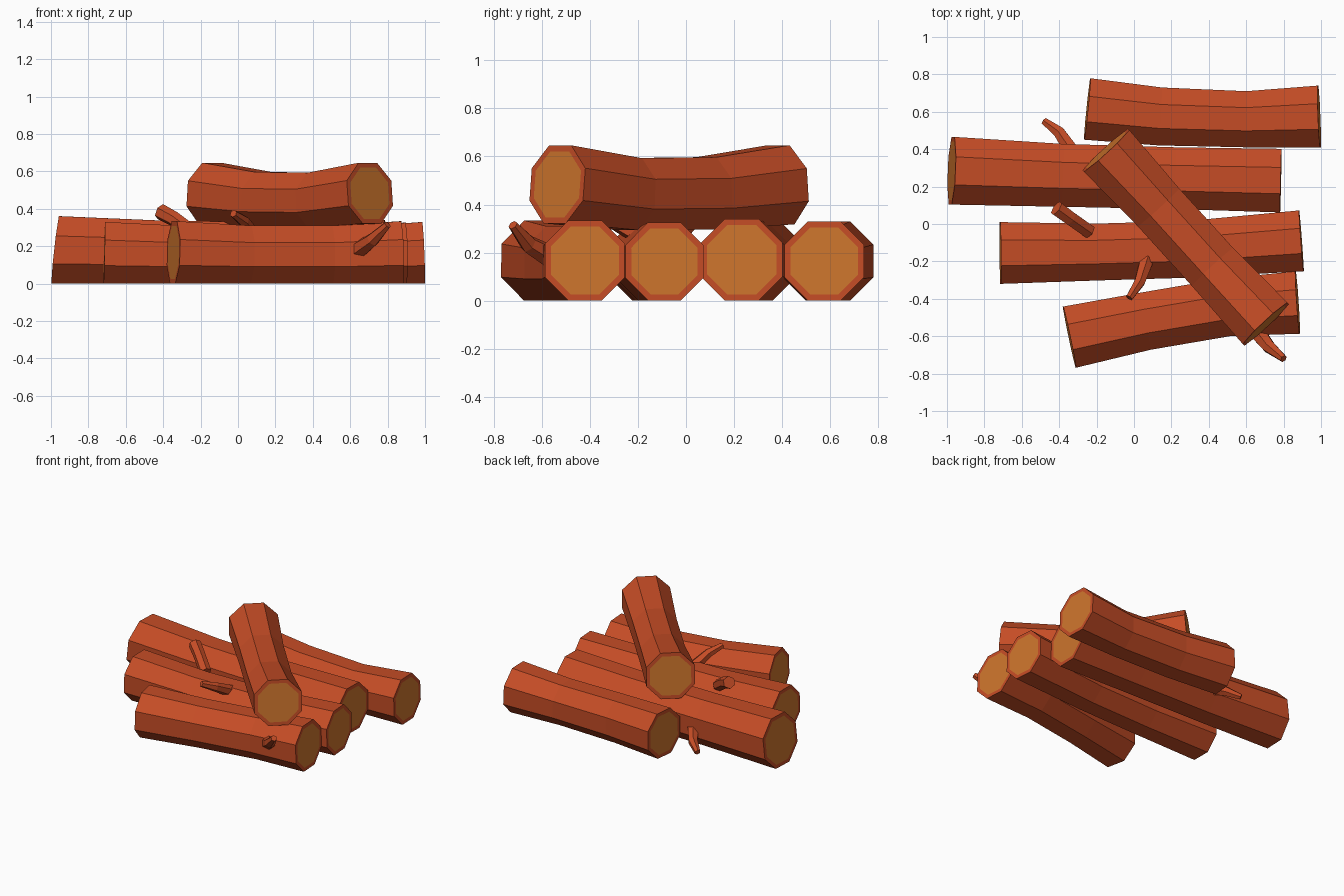
import bpy, bmesh, math
from mathutils import Vector

if "Cube" in bpy.data.objects:
    bpy.data.objects.remove(bpy.data.objects["Cube"])


def material(name, color):
    m = bpy.data.materials.new(name)
    m.diffuse_color = (*color, 1)
    m.use_nodes = True
    m.node_tree.nodes["Principled BSDF"].inputs["Base Color"].default_value = m.diffuse_color
    return m


BARK = material("bark red brown", (0.56, 0.073, 0.019))
CUT = material("cut wood orange", (0.62, 0.18, 0.026))


def sweep(name, rings, sides, cut_ends, lean=0.0):
    """Faceted tube through rings (x, y, z, apothem); ends get an inset cut face."""
    pts = [Vector(r[:3]) for r in rings]
    bm = bmesh.new()
    loops = []
    for i, r in enumerate(rings):
        t = (pts[min(i + 1, len(pts) - 1)] - pts[max(i - 1, 0)]).normalized()
        if i == 0:
            t.z -= lean          # tip the first end so it faces upwards
            t.normalize()
        side = t.cross(Vector((0, 0, 1))).normalized()
        up = side.cross(t)
        rad = r[3] / math.cos(math.pi / sides)
        angles = [2 * math.pi * (k + 0.5) / sides for k in range(sides)]
        loops.append([bm.verts.new(pts[i] + rad * (math.cos(a) * side + math.sin(a) * up))
                      for a in angles])
    for a, b in zip(loops, loops[1:]):
        for k in range(sides):
            n = (k + 1) % sides
            bm.faces.new((a[k], a[n], b[n], b[k]))
    caps = [bm.faces.new(loops[0][::-1]), bm.faces.new(loops[-1])]
    bmesh.ops.recalc_face_normals(bm, faces=bm.faces[:])
    if cut_ends:
        bmesh.ops.inset_individual(bm, faces=caps, thickness=0.027)
        for f in caps:
            f.material_index = 1
    me = bpy.data.meshes.new(name)
    bm.to_mesh(me)
    bm.free()
    me.materials.append(BARK)
    me.materials.append(CUT)
    bpy.context.collection.objects.link(bpy.data.objects.new(name, me))


# Four logs lying on the ground: (x, y, apothem), height follows the apothem
ground_logs = {
    "back_log": [(-0.25, 0.615, 0.165), (0.14, 0.575, 0.155),
                 (0.60, 0.560, 0.150), (0.99, 0.575, 0.165)],
    "middle_back_log": [(-0.975, 0.285, 0.181), (-0.38, 0.26, 0.168),
                        (0.22, 0.245, 0.165), (0.785, 0.232, 0.170)],
    "middle_front_log": [(-0.715, -0.155, 0.165), (-0.20, -0.15, 0.152),
                         (0.30, -0.135, 0.152), (0.895, -0.09, 0.163)],
    "front_log": [(-0.345, -0.605, 0.167), (0.06, -0.52, 0.155),
                  (0.50, -0.445, 0.155), (0.875, -0.42, 0.167)],
}
for name, path in ground_logs.items():
    sweep(name, [(x, y, a, a) for x, y, a in path], 8, True,
          0.09 if name == "middle_back_log" else 0.0)

# Log laid across the top
sweep("top_log", [(-0.15, 0.395, 0.482, 0.165), (0.13, 0.09, 0.447, 0.150),
                  (0.42, -0.23, 0.443, 0.150), (0.705, -0.535, 0.484, 0.163)], 8, True)

# Broken twigs
sweep("back_twig", [(-0.32, 0.37, 0.15, 0.04), (-0.40, 0.49, 0.10, 0.03),
                    (-0.48, 0.55, 0.06, 0.018)], 6, False)
sweep("stub_twig", [(-0.24, -0.04, 0.27, 0.036), (-0.34, 0.03, 0.345, 0.036),
                    (-0.415, 0.085, 0.385, 0.038)], 6, False)
sweep("middle_twig", [(0.07, -0.19, 0.27, 0.036), (0.03, -0.31, 0.335, 0.028),
                      (-0.025, -0.395, 0.375, 0.018)], 6, False)
sweep("front_twig", [(0.63, -0.54, 0.17, 0.045), (0.72, -0.655, 0.235, 0.033),
                     (0.80, -0.72, 0.315, 0.018)], 6, False)
